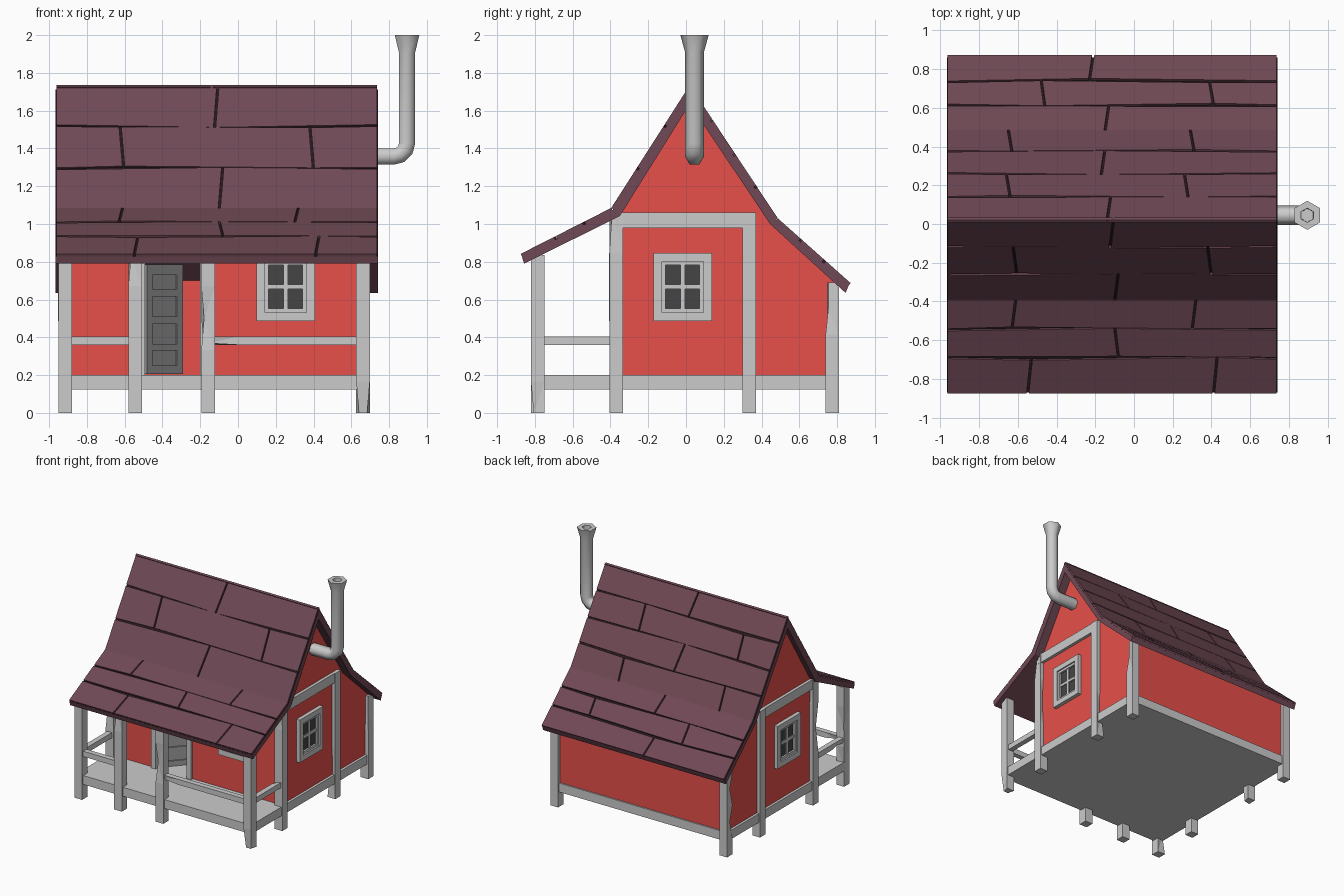
import bpy, bmesh, math, random
from mathutils import Vector, Matrix

if "Cube" in bpy.data.objects:
    bpy.data.objects.remove(bpy.data.objects["Cube"])

random.seed(4)


def material(name, rgb):
    m = bpy.data.materials.new(name)
    m.diffuse_color = (*rgb, 1)
    m.use_nodes = True
    m.node_tree.nodes["Principled BSDF"].inputs["Base Color"].default_value = m.diffuse_color
    return m


RED = material("red_paint", (0.8, 0.08, 0.07))
MAROON = material("maroon_wood", (0.16, 0.066, 0.09))
DARK = material("dark_gap", (0.02, 0.009, 0.012))
GLASS = material("dark_glass", (0.06, 0.06, 0.06))
DOOR = material("door_grey", (0.33, 0.33, 0.33))
TRIM = material("trim_grey", (0.6, 0.6, 0.6))


def finish(name, bm, *mats):
    bmesh.ops.recalc_face_normals(bm, faces=bm.faces)
    me = bpy.data.meshes.new(name)
    bm.to_mesh(me)
    bm.free()
    for m in mats:
        me.materials.append(m)
    ob = bpy.data.objects.new(name, me)
    bpy.context.collection.objects.link(ob)
    return ob


def add_box(bm, lo, hi, mat=0):
    lo, hi = Vector(lo), Vector(hi)
    mx = Matrix.Translation((lo + hi) / 2) @ Matrix.Diagonal((*(hi - lo), 1))
    vs = bmesh.ops.create_cube(bm, size=1, matrix=mx)["verts"]
    for f in {f for v in vs for f in v.link_faces}:
        f.material_index = mat


def box(name, lo, hi, mat):
    bm = bmesh.new()
    add_box(bm, lo, hi)
    return finish(name, bm, mat)


def beam(name, lo, hi, chips=2):
    """Timber with a few carved notches on its long edges."""
    bm = bmesh.new()
    add_box(bm, lo, hi)
    lo, hi = Vector(lo), Vector(hi)
    size = hi - lo
    ax = max(range(3), key=lambda i: size[i])
    old = set(bm.verts)
    edges = [e for e in bm.edges
             if abs((e.verts[0].co - e.verts[1].co)[ax]) > size[ax] * 0.9]
    bmesh.ops.subdivide_edges(bm, edges=edges, cuts=4)
    mids = sorted((v for v in bm.verts if v not in old), key=lambda v: tuple(v.co))
    mid = (lo + hi) / 2
    for v in random.sample(mids, chips):
        for i in range(3):
            if i != ax:
                v.co[i] = mid[i] + (v.co[i] - mid[i]) * 0.6
    bmesh.ops.triangulate(bm, faces=bm.faces)
    return finish(name, bm, TRIM)


def extrude_profile(name, pts, x0, x1, *mats):
    bm = bmesh.new()
    f = bm.faces.new([bm.verts.new((x0, y, z)) for y, z in pts])
    r = bmesh.ops.extrude_face_region(bm, geom=[f])
    for v in r["geom"]:
        if isinstance(v, bmesh.types.BMVert):
            v.co.x = x1
    return finish(name, bm, *mats)


XL, XR = -0.915, 0.662          # post centre lines
H = 0.036                       # half post width

# floor
box("floor", (XL - 0.026, -0.807, 0.125), (XR + 0.026, 0.797, 0.2), TRIM)

# posts
for side, x in (("left", XL), ("right", XR)):
    for part, y, top in (("porch", -0.785, 0.835), ("front", -0.37, 1.06),
                         ("middle", 0.335, 1.06), ("back", 0.775, 0.69)):
        beam(f"{side}_{part}_post", (x - H, y - H, 0), (x + H, y + H, top))
    # gable beam and porch side rail
    box(f"{side}_gable_beam", (x - 0.03, -0.37, 0.98), (x + 0.03, 0.335, 1.06), TRIM)
    beam(f"{side}_porch_rail", (x - 0.022, -0.76, 0.36), (x + 0.022, -0.39, 0.405), 1)
for i, x in enumerate((-0.545, -0.158)):
    beam(f"entrance_post_{i}", (x - H, -0.785 - H, 0), (x + H, -0.785 + H, 0.835))
for i, (a, b) in enumerate(((XL, -0.545), (-0.158, XR))):
    beam(f"porch_front_rail_{i}", (a, -0.807, 0.36), (b, -0.763, 0.405), 1)

# walls
gable = [(-0.375, 0.19), (0.785, 0.19), (0.785, 0.70), (0.46, 1.0),
         (0.02, 1.66), (-0.36, 1.05)]
extrude_profile("left_wall", gable, XL - 0.005, XL + 0.015, RED)
extrude_profile("right_wall", gable, XR - 0.015, XR + 0.005, RED)
box("back_wall", (XL, 0.765, 0.19), (XR, 0.785, 0.70), RED)
DL, DR, DT = -0.505, -0.19, 0.80  # doorway
bm = bmesh.new()
for a, b, z in ((XL, DL, 0.19), (DL, DR, DT), (DR, XR, 0.19)):
    add_box(bm, (a, -0.375, z), (b, -0.355, 1.045))
finish("front_wall", bm, RED)

# door frame
bm = bmesh.new()
for a, b, z0, z1 in ((DL - 0.03, DL + 0.012, 0.2, DT + 0.03),
                     (DR - 0.012, DR + 0.03, 0.2, DT + 0.03),
                     (DL + 0.012, DR - 0.012, DT - 0.012, DT + 0.03)):
    add_box(bm, (a, -0.395, z0), (b, -0.34, z1))
finish("door_frame", bm, TRIM)

# door, swung inwards
bm = bmesh.new()
W = 0.285
add_box(bm, (0, 0, 0.205), (W, 0.02, 0.785))
for a, b in ((0, 0.045), (W - 0.045, W)):
    add_box(bm, (a, -0.01, 0.205), (b, 0.03, 0.785))
for z0, z1 in ((0.205, 0.25), (0.33, 0.365), (0.47, 0.51), (0.615, 0.655), (0.73, 0.785)):
    add_box(bm, (0.045, -0.01, z0), (W - 0.045, 0.03, z1))
door = finish("door", bm, DOOR)
door.location = (DL + 0.015, -0.36, 0)
door.rotation_euler.z = math.radians(48)


# windows: local x across, -y outwards
def window(name, loc, turn):
    bm = bmesh.new()

    def ring(w, h, t, d):
        for s in (-1, 1):
            add_box(bm, (s * (w - t / 2) - t / 2, -d, -h), (s * (w - t / 2) + t / 2, 0.01, h))
            add_box(bm, (-w + t, -d, s * (h - t / 2) - t / 2),
                    (w - t, 0.01, s * (h - t / 2) + t / 2))
    ring(0.155, 0.18, 0.045, 0.032)
    ring(0.11, 0.135, 0.02, 0.02)
    add_box(bm, (-0.012, -0.014, -0.115), (0.012, 0.01, 0.115))
    add_box(bm, (-0.09, -0.014, -0.012), (0.09, 0.01, 0.012))
    add_box(bm, (-0.09, -0.005, -0.115), (0.09, 0.005, 0.115), 1)
    ob = finish(name, bm, TRIM, GLASS)
    ob.location = loc
    ob.rotation_euler.z = math.radians(turn)


window("front_window", (0.252, -0.375, 0.667), 0)
window("right_window", (XR + 0.005, -0.018, 0.667), 90)
window("left_window", (XL - 0.005, -0.018, 0.667), -90)

# roof slab, dark on top so the gaps between boards show
X0, X1 = -0.965, 0.74
under = [(-0.869, 0.828), (-0.389, 1.072), (0.02, 1.712), (0.477, 1.018), (0.861, 0.675)]
inner = [(0.845, 0.635), (0.445, 1.0), (0.02, 1.635), (-0.35, 1.042), (-0.857, 0.79)]
roof = extrude_profile("roof_slab", under + inner, X0, X1, MAROON, DARK)
for p in roof.data.polygons:
    if p.normal.z > 0.3 and abs(p.normal.x) < 0.1:
        p.material_index = 1

# roof boards: slope ends, row edges, board joints per row
A, B, R, C, E = [Vector((0, *p)) for p in ((-0.875, 0.842), (-0.396, 1.085), (0.02, 1.735),
                                           (0.486, 1.03), (0.872, 0.687))]
slopes = [
    ("porch_roof", A, B, (0, 0.385, 0.70, 1), ((-0.54, 0.42), (-0.09,), (-0.62, 0.31))),
    ("front_roof", B, R, (0, 0.33, 0.66, 1), ((-0.09,), (-0.615, 0.39), (-0.115,))),
    ("back_roof", R, C, (0, 0.26, 0.51, 0.77, 1),
     ((-0.13,), (-0.65, 0.27), (-0.16,), (-0.64, 0.3))),
    ("back_low_roof", C, E, (0, 0.33, 0.66, 1), ((-0.14,), (-0.47, 0.4), (-0.22,))),
]
GAP = 0.006
for name, P, Q, rows, joints in slopes:
    d = (Q - P).normalized()
    length = (Q - P).length
    n = Vector((1, 0, 0)).cross(d)
    bm = bmesh.new()

    def edge(i, x):
        wob = 0 if i in (0, len(rows) - 1) else 0.009 * math.sin(4 * x + 2.1 * i + length * 9)
        return rows[i] * length + wob

    for i, cuts in enumerate(joints):
        lean = 0.009 * (-1) ** i
        xs = [X0 + 0.003, *cuts, X1 - 0.003]
        for k in range(len(xs) - 1):
            l, r = k > 0, k < len(xs) - 2
            a, b = xs[k] + GAP * l, xs[k + 1] - GAP * r
            lo = GAP if i > 0 else 0
            hi = GAP if i < len(joints) - 1 else 0
            quad = [(a - lean * l, edge(i, xs[k]) + lo), (b - lean * r, edge(i, xs[k + 1]) + lo),
                    (b + lean * r, edge(i + 1, xs[k + 1]) - hi),
                    (a + lean * l, edge(i + 1, xs[k]) - hi)]
            top = [bm.verts.new(P + d * s + Vector((x, 0, 0))) for x, s in quad]
            low = [bm.verts.new(v.co - n * 0.016) for v in top]
            bm.faces.new(top)
            bm.faces.new(low[::-1])
            for j in range(4):
                bm.faces.new((top[j], low[j], low[j - 3], top[j - 3]))
    finish(name + "_boards", bm, MAROON)

# stove pipe: six-sided rings along a bent path, flared and hollow at the top
path = [(0.62, 1.357, 0, 0.05)]
for k in range(4):
    t = math.radians(30 * k)
    path.append((0.825 + 0.07 * math.sin(t), 1.427 - 0.07 * math.cos(t), t, 0.05))
up = math.pi / 2
path += [(0.895, 1.91, up, 0.05), (0.895, 2.0, up, 0.075),
         (0.895, 2.0, up, 0.037), (0.895, 1.9, up, 0.035)]
bm = bmesh.new()
prev = None
for x, z, t, r in path:
    ring = []
    for k in range(6):
        a = k * math.pi / 3
        s = r * math.sin(a)
        ring.append(bm.verts.new((x - s * math.sin(t), 0.045 + r * math.cos(a),
                                  z + s * math.cos(t))))
    if prev:
        for k in range(6):
            bm.faces.new((prev[k - 1], prev[k], ring[k], ring[k - 1]))
    prev = ring
bm.faces.new(prev)
pipe = finish("stove_pipe", bm, TRIM)
bpy.context.view_layer.objects.active = pipe
pipe.select_set(True)
bpy.ops.object.shade_smooth_by_angle(angle=math.radians(62))
